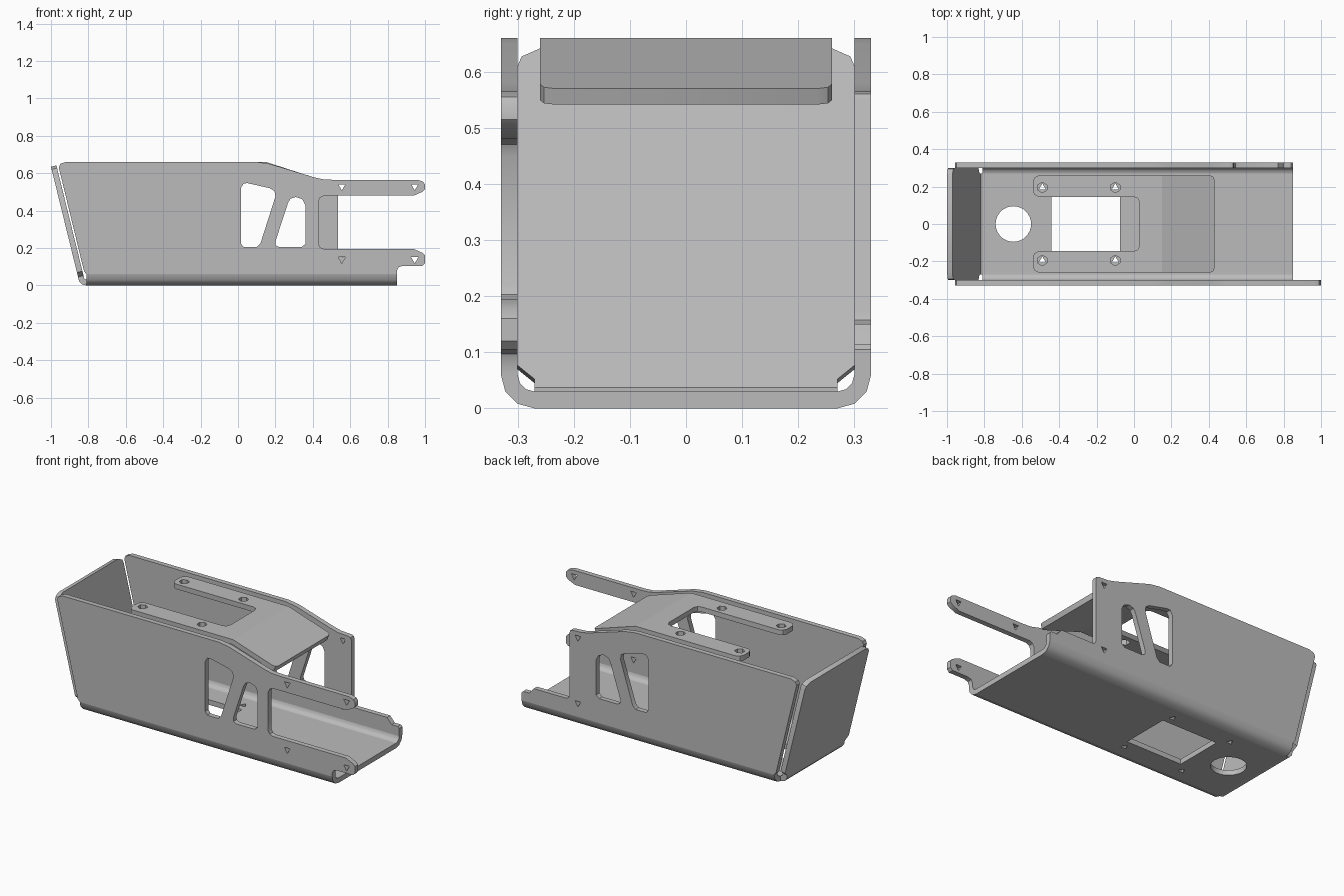
import bpy, bmesh, math
from mathutils import Matrix, Vector

cube = bpy.data.objects.get("Cube")
if cube:
    bpy.data.objects.remove(cube, do_unlink=True)

T = 0.03  # sheet thickness
grey = bpy.data.materials.new("sheet_grey")
grey.use_nodes = True
grey.diffuse_color = (0.5, 0.5, 0.5, 1)
grey.node_tree.nodes["Principled BSDF"].inputs["Base Color"].default_value = (0.5, 0.5, 0.5, 1)


def ngon(cx, cy, r, sides, start=-90):
    step = 2 * math.pi / sides
    a = math.radians(start)
    return [(cx + r * math.cos(a + i * step), cy + r * math.sin(a + i * step))
            for i in range(sides)]


def mirror_y(half):
    """Close a half outline by repeating it across the second axis."""
    return half + [(x, -y) for x, y in reversed(half)]


def sheet(name, loops, origin, u, v, thick=T):
    """Plate from an outline plus hole loops, centred on the plane (origin, u, v)."""
    curve = bpy.data.curves.new(name, 'CURVE')
    curve.dimensions = '2D'
    curve.fill_mode = 'BOTH'
    curve.extrude = thick / 2
    for pts in loops:
        s = curve.splines.new('POLY')
        s.points.add(len(pts) - 1)
        for p, (a, b) in zip(s.points, pts):
            p.co = (a, b, 0, 1)
        s.use_cyclic_u = True
    temp = bpy.data.objects.new(name + "_curve", curve)
    bpy.context.collection.objects.link(temp)
    deps = bpy.context.evaluated_depsgraph_get()
    mesh = bpy.data.meshes.new_from_object(temp.evaluated_get(deps))
    bpy.data.objects.remove(temp, do_unlink=True)
    u, v = Vector(u).normalized(), Vector(v).normalized()
    frame = Matrix((u, v, u.cross(v))).transposed().to_4x4()
    frame.translation = origin
    bm = bmesh.new()
    bm.from_mesh(mesh)
    bmesh.ops.remove_doubles(bm, verts=bm.verts, dist=0.0001)
    bmesh.ops.transform(bm, matrix=frame, verts=bm.verts)
    bmesh.ops.recalc_face_normals(bm, faces=bm.faces)
    bm.to_mesh(mesh)
    bm.free()
    mesh.name = name
    mesh.materials.clear()
    mesh.materials.append(grey)
    for p in mesh.polygons:
        p.use_smooth = True
    mesh.set_sharp_from_angle(angle=math.radians(35))
    obj = bpy.data.objects.new(name, mesh)
    bpy.context.collection.objects.link(obj)
    return obj


X, Y, Z = (1, 0, 0), (0, 1, 0), (0, 0, 1)

# Side plates: shared rear outline and windows, different forward ends
rear = [(-0.81, 0.06), (-0.823, 0.075), (-0.958, 0.63), (-0.95, 0.65), (-0.92, 0.66),
        (0.1, 0.66), (0.17, 0.65), (0.4, 0.58), (0.45, 0.568), (0.5, 0.565)]
arms = [(0.96, 0.565), (0.99, 0.555), (1, 0.54), (1, 0.515), (0.985, 0.5), (0.94, 0.48),
        (0.46, 0.48), (0.44, 0.47), (0.43, 0.45), (0.43, 0.22), (0.44, 0.203),
        (0.46, 0.195), (0.94, 0.195), (0.985, 0.175), (1, 0.16), (1, 0.12), (0.985, 0.105),
        (0.88, 0.105), (0.858, 0.097), (0.85, 0.08), (0.85, 0.06)]
short_end = [(0.515, 0.565), (0.53, 0.56), (0.535, 0.547), (0.535, 0.175), (0.542, 0.157),
             (0.56, 0.15), (0.77, 0.15), (0.785, 0.133), (0.8, 0.115), (0.84, 0.115),
             (0.85, 0.105), (0.85, 0.06)]
windows = [
    [(0.015, 0.225), (0.03, 0.205), (0.1, 0.205), (0.12, 0.225), (0.2, 0.475),
     (0.195, 0.505), (0.17, 0.52), (0.05, 0.547), (0.03, 0.545), (0.015, 0.52)],
    [(0.2, 0.235), (0.202, 0.215), (0.22, 0.205), (0.34, 0.205), (0.36, 0.222),
     (0.36, 0.43), (0.345, 0.46), (0.31, 0.473), (0.28, 0.463), (0.267, 0.44)],
]
for name, side, end, hole_xs in (("right_side_plate", -1, arms, (0.555, 0.945)),
                                 ("left_side_plate", 1, short_end, (0.48,))):
    holes = [ngon(x, z, 0.022, 3) for x in hole_xs for z in (0.14, 0.53)]
    sheet(name, [rear + end] + windows + holes, (0, side * 0.315, 0), X, Z)

# Rounded bends between floor and sides
for name, side in (("right_floor_bend", -1), ("left_floor_bend", 1)):
    angles = [math.radians(a) for a in (-90, -60, -30, 0)]
    arc = [(side * (0.27 + r * math.cos(a)), 0.06 + r * math.sin(a))
           for r, order in ((0.06, angles), (0.03, angles[::-1])) for a in order]
    sheet(name, [arc], (0.02, 0, 0), Y, Z, 1.66)

# Floor with square opening, round opening and fixing holes
fixings = [(x, y) for x in (-0.49, -0.1) for y in (-0.195, 0.195)]
floor = mirror_y([(-0.81, 0.27), (0.85, 0.27)])
opening = mirror_y([(-0.44, 0.145), (-0.075, 0.145)])
sheet("floor_plate", [floor, opening, ngon(-0.645, 0, 0.095, 32)]
      + [ngon(x, y, 0.022, 3, 90) for x, y in fixings], (0, 0, T / 2), X, Y)

# Sloping end flap and its bend
low, high = Vector((-0.855, 0, 0.045)), Vector((-1, 0, 0.635))
slope = (high - low).normalized()
inward = Vector((slope.z, 0, -slope.x))
flap = mirror_y([(0, 0.27), (0.025, 0.3), (0.575, 0.3), (0.592, 0.293), (0.607, 0.26)])
sheet("end_flap", [flap], low + inward * T / 2, slope, Y)
inner = low + inward * T
sheet("end_flap_bend", [[(-0.81, 0), (-0.835, 0.006), (-0.85, 0.022), (low.x, low.z),
                         (inner.x, inner.z), (-0.822, 0.037), (-0.81, 0.03)]],
      (0, 0, 0), X, Z, 0.54)

# Top cover: forked flat part, then a part folded downward
fork = mirror_y([(0.15, 0.26), (-0.51, 0.26), (-0.53, 0.25), (-0.54, 0.23), (-0.54, 0.175),
                 (-0.53, 0.155), (-0.51, 0.145), (0, 0.145), (0.02, 0.137), (0.03, 0.115)])
sheet("cover_fork", [fork] + [ngon(x, y, 0.028, 6) for x, y in fixings],
      (0, 0, 0.66 - T / 2), X, Y)
fold = Vector((0.28, 0, -0.09))
length = fold.length
down = Vector((fold.z, 0, -fold.x)).normalized()
tongue = mirror_y([(0, 0.26), (length - 0.025, 0.26), (length - 0.007, 0.253), (length, 0.235)])
sheet("cover_tongue", [tongue], Vector((0.15, 0, 0.66)) + down * T / 2, fold, Y)
